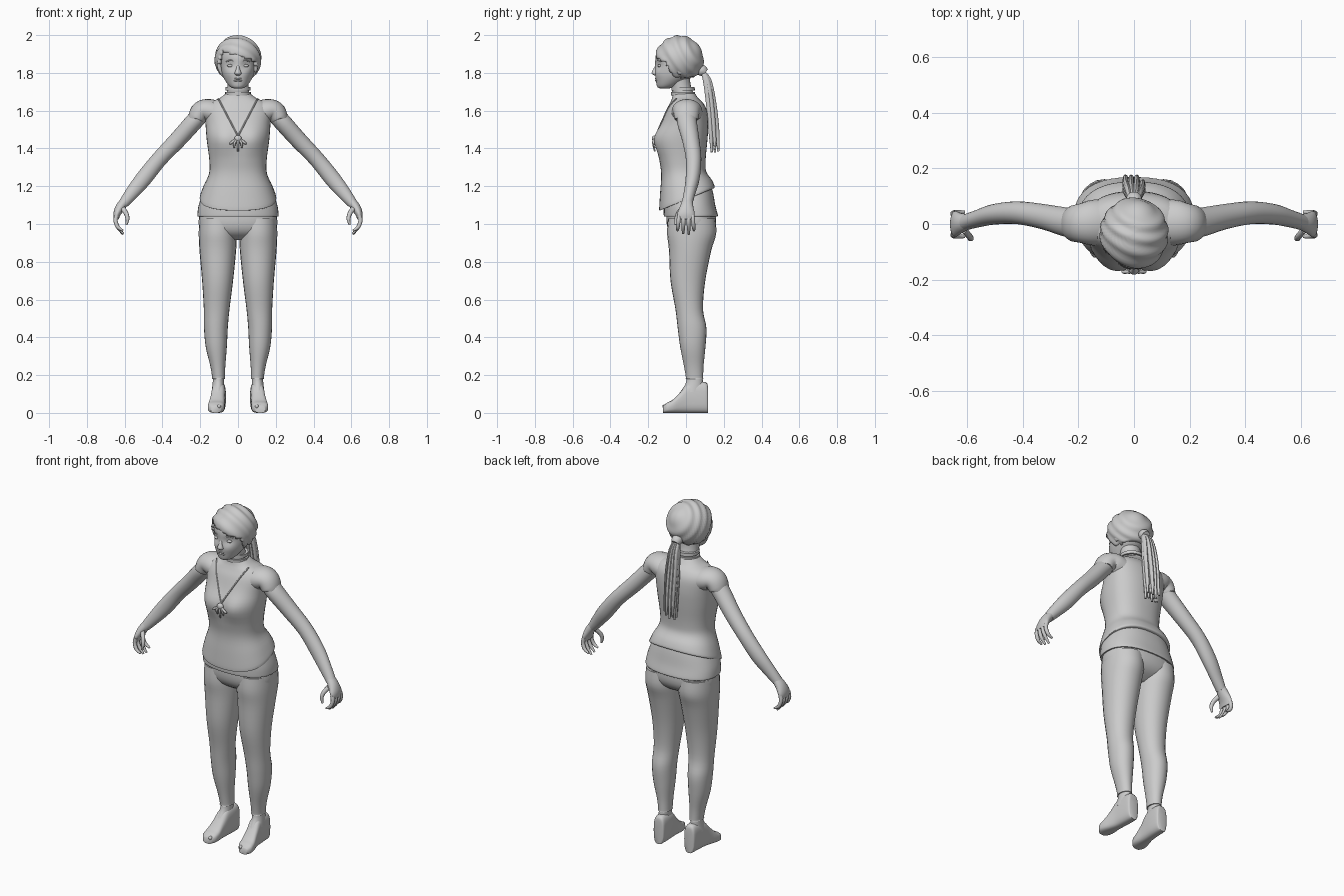
import bpy, bmesh, math, random
from mathutils import Vector
from mathutils.bvhtree import BVHTree

random.seed(4)
if "Cube" in bpy.data.objects:
    bpy.data.objects.remove(bpy.data.objects["Cube"])

grey = bpy.data.materials.new("plain grey")
grey.use_nodes = True
COLOUR = (0.6, 0.6, 0.6, 1)
grey.diffuse_color = COLOUR
grey.node_tree.nodes["Principled BSDF"].inputs["Base Color"].default_value = COLOUR
X, Y, Z = Vector((1, 0, 0)), Vector((0, 1, 0)), Vector((0, 0, 1))


def finish(name, bm, angle=50):
    """Turn a bmesh into a smooth shaded object."""
    bmesh.ops.recalc_face_normals(bm, faces=bm.faces)
    mesh = bpy.data.meshes.new(name)
    bm.to_mesh(mesh)
    bm.free()
    mesh.materials.append(grey)
    obj = bpy.data.objects.new(name, mesh)
    bpy.context.collection.objects.link(obj)
    bpy.ops.object.select_all(action="DESELECT")
    bpy.context.view_layer.objects.active = obj
    obj.select_set(True)
    bpy.ops.object.shade_smooth_by_angle(angle=math.radians(angle))
    return obj


def smooth_rows(rows, steps):
    """Catmull-Rom interpolation between the given rows."""
    rows = [Vector(r) for r in rows]
    padded = [rows[0]] + rows + [rows[-1]]
    out = []
    for p, q, r, s in zip(padded, padded[1:], padded[2:], padded[3:]):
        for i in range(steps):
            t = i / steps
            out.append(q + (r - p) * t / 2 + (p * 2 - q * 5 + r * 4 - s) * t * t / 2
                       + (q * 3 - p - r * 3 + s) * t ** 3 / 2)
    return out + [rows[-1]]


def loft(name, rows, side=Y, axes=None, power=2, sides=24, steps=4, edit=None):
    """Skin rings given as rows of centre x, y, z and two radii."""
    rows = smooth_rows(rows, steps)
    bm = bmesh.new()
    rings = []
    for i, row in enumerate(rows):
        centre = Vector(row[:3])
        if axes:
            a, b = axes
        else:
            ahead = rows[min(i + 1, len(rows) - 1)]
            behind = rows[max(i - 1, 0)]
            a = side.cross(Vector(ahead[:3]) - Vector(behind[:3])).normalized()
            b = side
        ring = []
        for k in range(sides):
            c, s = math.cos(math.tau * k / sides), math.sin(math.tau * k / sides)
            u = math.copysign(abs(c) ** (2 / power), c) * row[3]
            v = math.copysign(abs(s) ** (2 / power), s) * row[4]
            ring.append(bm.verts.new(centre + a * u + b * v))
        rings.append(ring)
    for lower, upper in zip(rings, rings[1:]):
        for k in range(sides):
            n = (k + 1) % sides
            bm.faces.new((lower[k], lower[n], upper[n], upper[k]))
    bm.faces.new(rings[0])
    bm.faces.new(rings[-1])
    if edit:
        for v in bm.verts:
            edit(v.co)
    return finish(name, bm)


def ball(name, centre, radii, edit=None, keep=None, segments=16):
    """Ellipsoid with optional reshaping and trimming."""
    bm = bmesh.new()
    bmesh.ops.create_uvsphere(bm, u_segments=segments, v_segments=segments // 2, radius=1)
    for v in bm.verts:
        v.co = Vector(centre) + Vector([p * r for p, r in zip(v.co, radii)])
        if edit:
            edit(v.co)
    if keep:
        gone = [f for f in bm.faces if not keep(f.calc_center_median())]
        bmesh.ops.delete(bm, geom=gone, context="FACES")
    return finish(name, bm)


FLAT = (X, Y)

# Shirt with a shaped chest and a hem that rises towards the back
def shape_shirt(p):
    if p.y < 0:
        spread = ((abs(p.x) - .08) ** 2 + (p.z - 1.45) ** 2) / .006
        p.y -= .03 * math.exp(-spread)
    if p.z < 1.3:
        p.z += (1.3 - p.z) * 2.4 * p.y

shirt = loft("shirt", [
    (0, 0, 1.13, .19, .137), (0, .005, 1.135, .203, .147), (0, 0, 1.2, .182, .137),
    (0, -.012, 1.27, .153, .119), (0, -.018, 1.34, .152, .122),
    (0, -.016, 1.45, .166, .13), (0, -.004, 1.53, .172, .122),
    (0, .003, 1.6, .178, .108), (0, .003, 1.64, .155, .088),
    (0, -.004, 1.665, .1, .07), (0, -.01, 1.69, .066, .058)],
    axes=FLAT, power=2.4, sides=40, edit=shape_shirt)

# Longer layer under the shirt, then the hips
loft("under_layer", [
    (0, .01, 1.27, .14, .1), (0, .01, 1.18, .18, .13), (0, .018, 1.1, .208, .137),
    (0, .025, 1.05, .215, .143), (0, .025, 1.04, .213, .141)],
    axes=FLAT, power=2.4, sides=40)
loft("hips", [
    (0, .027, 1.08, .2, .13), (0, .028, 1.0, .208, .13),
    (0, .025, .95, .185, .105), (0, .02, .915, .1, .05)],
    axes=FLAT, power=2.4, sides=32)

# Neck, choker and head
loft("neck", [(0, .005, 1.62, .075, .065), (0, -.015, 1.69, .06, .055),
              (0, -.03, 1.74, .056, .054), (0, -.04, 1.8, .06, .06)], axes=FLAT)
for height, size in ((1.69, .068), (1.715, .066)):
    loft("choker", [(0, -.015, height - .009, size, size - .004),
                    (0, -.016, height + .009, size, size - .004)], axes=FLAT, steps=1)

def shape_face(p):
    """Hollow the eye sockets and soften the cheeks."""
    if p.y < -.05:
        p.y += .012 * math.exp(-((abs(p.x) - .04) ** 2 + (p.z - 1.84) ** 2) / .0006)
        p.y -= .006 * math.exp(-((abs(p.x) - .045) ** 2 + (p.z - 1.795) ** 2) / .0008)

loft("head", [
    (0, -.115, 1.717, .018, .02), (0, -.105, 1.725, .04, .046),
    (0, -.085, 1.75, .062, .073), (0, -.058, 1.79, .083, .104),
    (0, -.045, 1.84, .093, .119), (0, -.04, 1.9, .095, .118),
    (0, -.035, 1.95, .078, .095), (0, -.03, 1.98, .02, .03)],
    axes=FLAT, sides=40, steps=6, edit=shape_face)
loft("nose", [(0, -.152, 1.845, .007, .008), (0, -.162, 1.82, .01, .011),
              (0, -.164, 1.798, .018, .018), (0, -.158, 1.787, .012, .01)], axes=FLAT, sides=16)
for height, depth in ((1.77, .009), (1.759, .01)):
    ball("lip", (0, -.15, height), (.026, .014, depth * .7))
for s, label in ((1, "left"), (-1, "right")):
    ball(label + "_eye", (s * .04, -.14, 1.838), (.017, .01, .008))
    ball(label + "_ear", (s * .092, -.03, 1.825), (.014, .024, .035))
    loft(label + "_eyebrow", [(s * .02, -.153, 1.862, .004, .004),
                              (s * .04, -.147, 1.867, .004, .004),
                              (s * .062, -.133, 1.86, .002, .002)], side=Z, sides=8)

# Swept hair cap, trimmed along the hairline
def wave_hair(p):
    out = (p - Vector((0, -.035, 1.875))).normalized()
    p += out * .0035 * math.sin(70 * (p.z + .5 * p.x) + 14 * math.sin(9 * p.y))

def above_hairline(p):
    front = min(max((-.065 - p.y) / .05, 0), 1)
    return p.z > 1.775 + front * (.115 - .3 * p.x)

hair = ball("hair", (0, -.035, 1.873), (.122, .128, .124), wave_hair, above_hairline, 64)
thick = hair.modifiers.new("thickness", "SOLIDIFY")
thick.thickness = .02

# Tied ponytail made of tapering locks
loft("hair_tie", [(0, .065, 1.82, .026, .026), (0, .085, 1.812, .03, .03),
                  (0, .1, 1.8, .024, .024)], side=X, sides=16)
for i in range(11):
    across, depth = (i % 4 - 1.5) * .02, (i // 4 - 1) * .017
    end = 1.39 + random.uniform(-.015, .03)
    loft("ponytail_lock", [
        (across * .4, .085, 1.81, .009, .008), (across * .7, .112 + depth * .5, 1.76, .014, .011),
        (across, .133 + depth * .8, 1.64, .014, .011), (across, .147 + depth, 1.5, .012, .01),
        (across * 1.1, .154 + depth, end, .006, .005)], side=X, sides=8)

# Necklace laid on the shirt, with a tassel pendant
surface = BVHTree.FromObject(shirt, bpy.context.evaluated_depsgraph_get())
def on_chest(x, z):
    hit = surface.ray_cast(Vector((x, -1, z)), Y)[0]
    return hit.y - .002 if hit else -.05

for s, label in ((1, "left"), (-1, "right")):
    cord = []
    for i in range(13):
        x, z = .105 * (1 - i / 12), 1.665 - .2 * i / 12
        cord.append((s * x, on_chest(x, z), z, .004, .004))
    loft(label + "_cord", cord, side=Y, sides=6, steps=1)
front = on_chest(0, 1.44)
ball("pendant", (0, front - .008, 1.452), (.02, .014, .018))
for x in (-.036, -.018, 0, .018, .036):
    drop = 1.385 + abs(x)
    loft("tassel", [(0, front - .01, 1.455, .006, .006), (x, front - .014, 1.43, .007, .007),
                    (x * 1.1, front - .008, drop, .004, .004)], side=Y, sides=8)

# Limbs, built for each side
FINGERS = ((-.036, .965), (-.012, .95), (.012, .945), (.034, .965))
for s, label in ((1, "left"), (-1, "right")):
    def limb(part, rows, **options):
        loft(label + "_" + part, [(s * r[0],) + tuple(r[1:]) for r in rows], **options)

    limb("sleeve", [(.11, .005, 1.585, .068, .085), (.16, .005, 1.6, .062, .08),
                    (.195, .003, 1.595, .056, .07), (.217, .002, 1.562, .049, .065),
                    (.22, .002, 1.556, .045, .06)])
    limb("arm", [(.18, .003, 1.6, .045, .05), (.235, .005, 1.54, .047, .053),
                 (.32, .025, 1.445, .045, .046), (.415, .04, 1.345, .042, .041),
                 (.5, .035, 1.24, .043, .037), (.565, .018, 1.16, .035, .031),
                 (.605, .006, 1.11, .027, .029)])
    limb("palm", [(.595, .008, 1.125, .024, .027), (.622, .003, 1.09, .025, .036),
                  (.64, 0, 1.055, .02, .046), (.645, 0, 1.025, .013, .044)])
    for y, tip in FINGERS:
        limb("finger", [(.643, y, 1.045, .012, .012), (.648, y * 1.1, 1.015, .011, .011),
                        (.635, y * 1.2, .982, .01, .01), (.608, y * 1.25, tip, .005, .006)], sides=10)
    limb("thumb", [(.612, -.02, 1.085, .014, .014), (.592, -.042, 1.055, .012, .012),
                   (.585, -.052, 1.025, .01, .01), (.592, -.054, .995, .005, .006)], sides=10)
    limb("trouser_leg", [
        (.105, .03, 1.03, .1, .125), (.107, .03, .95, .101, .13), (.107, .022, .86, .097, .112),
        (.108, .01, .7, .082, .092), (.113, .017, .55, .068, .073), (.117, .032, .45, .063, .076),
        (.115, .036, .35, .056, .067), (.107, .041, .25, .04, .052),
        (.103, .045, .19, .034, .046), (.103, .045, .18, .035, .047)], axes=FLAT, power=2.1)
    limb("ankle", [(.103, .045, .21, .028, .04), (.104, .045, .16, .03, .045),
                   (.107, .03, .11, .033, .06)], axes=FLAT)
    # Wedge shoe: rings run from heel to toe, resting on the ground
    wedge = ((.1, .117, .13, .026), (.1, .108, .16, .034), (.101, .06, .165, .037),
             (.104, .01, .155, .037), (.109, -.03, .11, .039), (.114, -.07, .07, .044),
             (.117, -.1, .054, .042), (.118, -.121, .036, .026))
    limb("shoe", [(x, y, top / 2, half, top / 2) for x, y, top, half in wedge],
         axes=(X, Z), power=3)
    for i in range(3):
        ball(label + "_toe", (s * (.1 + .016 * i), -.113 + .006 * i, .034), (.01, .013, .011))
